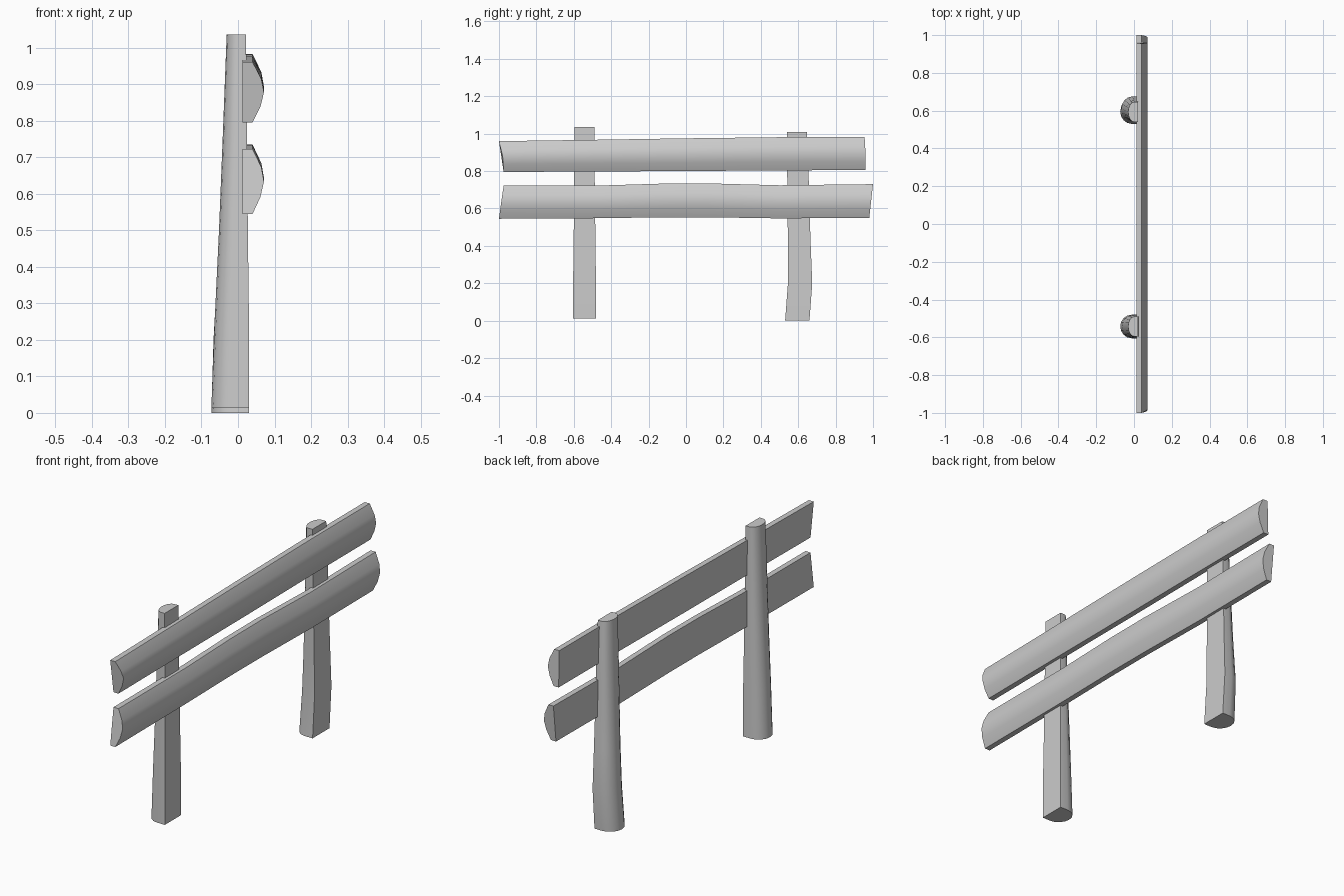
import bpy, bmesh, math

if "Cube" in bpy.data.objects:
    bpy.data.objects.remove(bpy.data.objects["Cube"])


def loft(name, sections):
    """Skin a closed solid through matching rings of points."""
    bm = bmesh.new()
    rings = [[bm.verts.new(p) for p in ring] for ring in sections]
    n = len(rings[0])
    for a, b in zip(rings, rings[1:]):
        for i in range(n):
            j = (i + 1) % n
            bm.faces.new((a[i], a[j], b[j], b[i]))
    bm.faces.new(rings[0])
    bm.faces.new(rings[-1])
    bmesh.ops.recalc_face_normals(bm, faces=bm.faces)
    mesh = bpy.data.meshes.new(name)
    bm.to_mesh(mesh)
    bm.free()
    obj = bpy.data.objects.new(name, mesh)
    bpy.context.collection.objects.link(obj)
    bpy.ops.object.select_all(action='DESELECT')
    obj.select_set(True)
    bpy.context.view_layer.objects.active = obj
    bpy.ops.object.shade_smooth_by_angle(angle=math.radians(32))
    return obj


# Half-log rail: flat back, bulged front; (x, height fraction)
RAIL = [(.013, 0), (.04, 0), (.0615, .26), (.071, .5), (.064, .72), (.04, 1), (.013, 1)]


def rail(name, stations):
    # station: y at bottom, middle, top; z at bottom, top
    rings = []
    for yb, ym, yt, zb, zt in stations:
        ring = []
        for x, t in RAIL:
            y = yb + (ym - yb) * t * 2 if t < .5 else ym + (yt - ym) * (t * 2 - 1)
            ring.append((x, y, zb + (zt - zb) * t))
        rings.append(ring)
    return loft(name, rings)


# Half-log post: flat front face, straight sides, rounded back
def post(name, stations):
    # station: z, y min, y max, flat face x, rounded back x
    rings = []
    for z, y0, y1, xf, xb in stations:
        mid, half = (y0 + y1) / 2, (y1 - y0) / 2
        ring = [(xf, mid + half, z)]
        for i in range(9):
            a = math.pi * i / 8
            depth = .4 + .6 * math.sin(a)
            ring.append((xf + (xb - xf) * depth, mid + half * math.cos(a), z))
        ring.append((xf, mid - half, z))
        rings.append(ring)
    return loft(name, rings)


rail("upper_rail", [
    (-.975, -.98, -1, .795, .96),
    (-.5, -.5, -.5, .798, .967),
    (0, 0, 0, .80, .975),
    (.5, .5, .5, .804, .981),
    (.96, .96, .955, .805, .982),
])
rail("lower_rail", [
    (-1, -.988, -.975, .545, .722),
    (-.45, -.45, -.45, .548, .723),
    (-.12, -.12, -.12, .553, .733),
    (.12, .12, .12, .553, .734),
    (.5, .5, .5, .547, .724),
    (.98, .99, 1, .55, .73),
])

post("left_post", [
    (.013, -.605, -.48, .03, -.073),
    (.25, -.603, -.482, .03, -.064),
    (.5, -.60, -.485, .027, -.052),
    (.75, -.598, -.488, .025, -.042),
    (1.035, -.595, -.49, .022, -.031),
])
post("right_post", [
    (0, .53, .66, .03, -.073),
    (.2, .545, .675, .03, -.067),
    (.4, .545, .667, .028, -.056),
    (.6, .543, .66, .026, -.048),
    (.8, .541, .655, .024, -.04),
    (1.01, .54, .646, .022, -.031),
])
